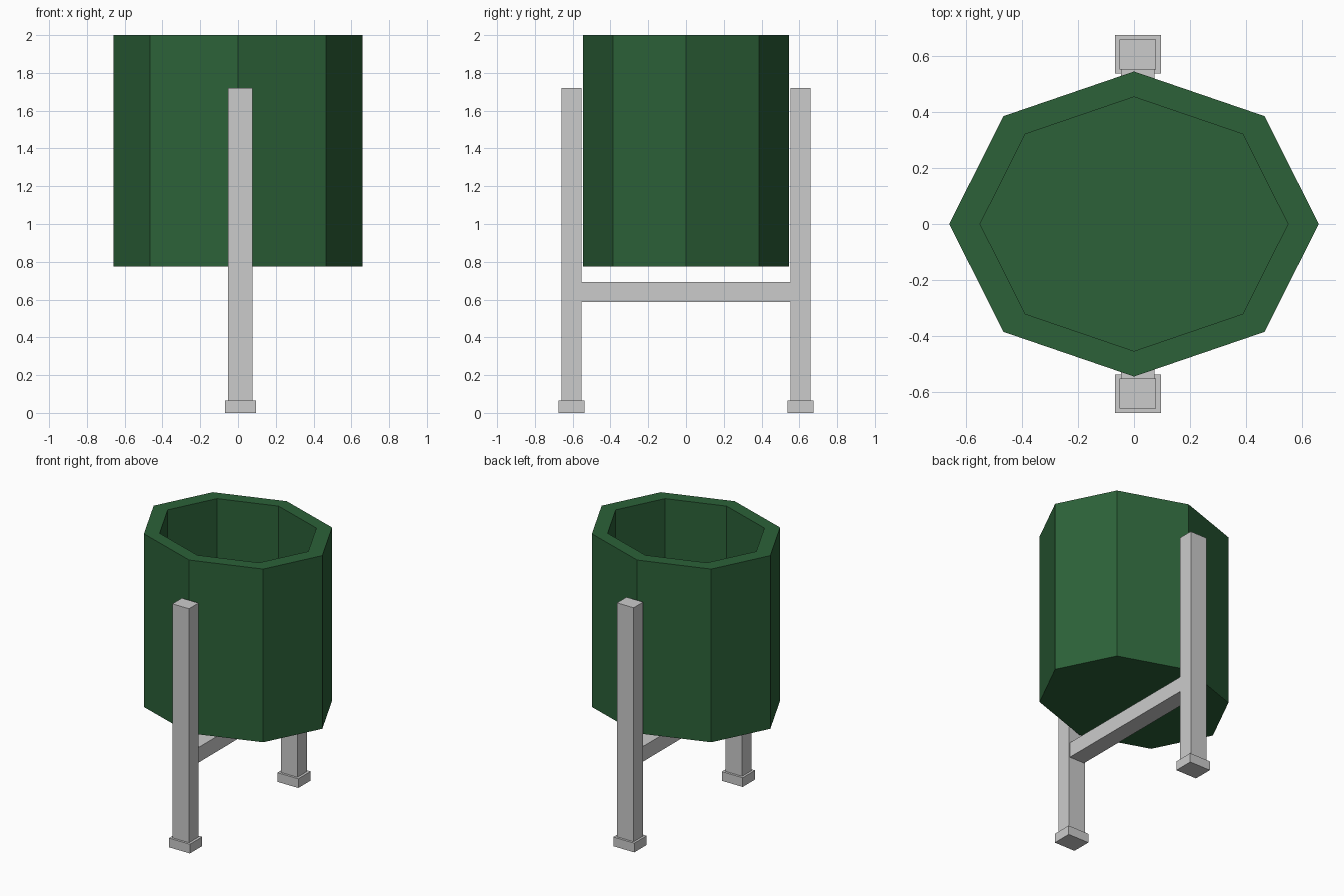
import bpy, bmesh, math

if "Cube" in bpy.data.objects:
    bpy.data.objects.remove(bpy.data.objects["Cube"])


def finish(name, bm, color=None):
    bmesh.ops.recalc_face_normals(bm, faces=bm.faces)
    mesh = bpy.data.meshes.new(name)
    bm.to_mesh(mesh)
    bm.free()
    obj = bpy.data.objects.new(name, mesh)
    bpy.context.collection.objects.link(obj)
    if color:
        mat = bpy.data.materials.new(name + "_paint")
        mat.diffuse_color = color
        mat.use_nodes = True
        mat.node_tree.nodes["Principled BSDF"].inputs["Base Color"].default_value = mat.diffuse_color
        mesh.materials.append(mat)
    return obj


def box(name, x0, x1, y0, y1, z0, z1):
    bm = bmesh.new()
    bmesh.ops.create_cube(bm, size=1)
    for v in bm.verts:
        v.co = ((x0 + x1) / 2 + v.co.x * (x1 - x0),
                (y0 + y1) / 2 + v.co.y * (y1 - y0),
                (z0 + z1) / 2 + v.co.z * (z1 - z0))
    return finish(name, bm)


# Hollow octagonal bin, lofted from outer base over the rim to the inner floor
bm = bmesh.new()
sides = 8
rings = []
for rx, ry, z in ((0.66, 0.545, 0.775), (0.66, 0.545, 2.0),
                  (0.55, 0.454, 2.0), (0.55, 0.454, 0.86)):
    rings.append([bm.verts.new((rx * math.cos(math.tau * i / sides),
                                ry * math.sin(math.tau * i / sides), z))
                  for i in range(sides)])
for a, b in zip(rings, rings[1:]):
    for i in range(sides):
        j = (i + 1) % sides
        bm.faces.new((a[i], a[j], b[j], b[i]))
bm.faces.new(rings[0])
bm.faces.new(rings[-1])
finish("bin", bm, (0.025, 0.12, 0.04, 1))

# Posts and feet, front and back
for side, s in (("front", -1), ("back", 1)):
    box(side + "_post", -0.052, 0.078, *sorted((s * 0.553, s * 0.659)), 0.065, 1.72)
    box(side + "_foot", -0.068, 0.096, *sorted((s * 0.537, s * 0.675)), 0, 0.065)

# Crossbar under the bin
box("crossbar", -0.046, 0.073, -0.56, 0.56, 0.587, 0.694)
